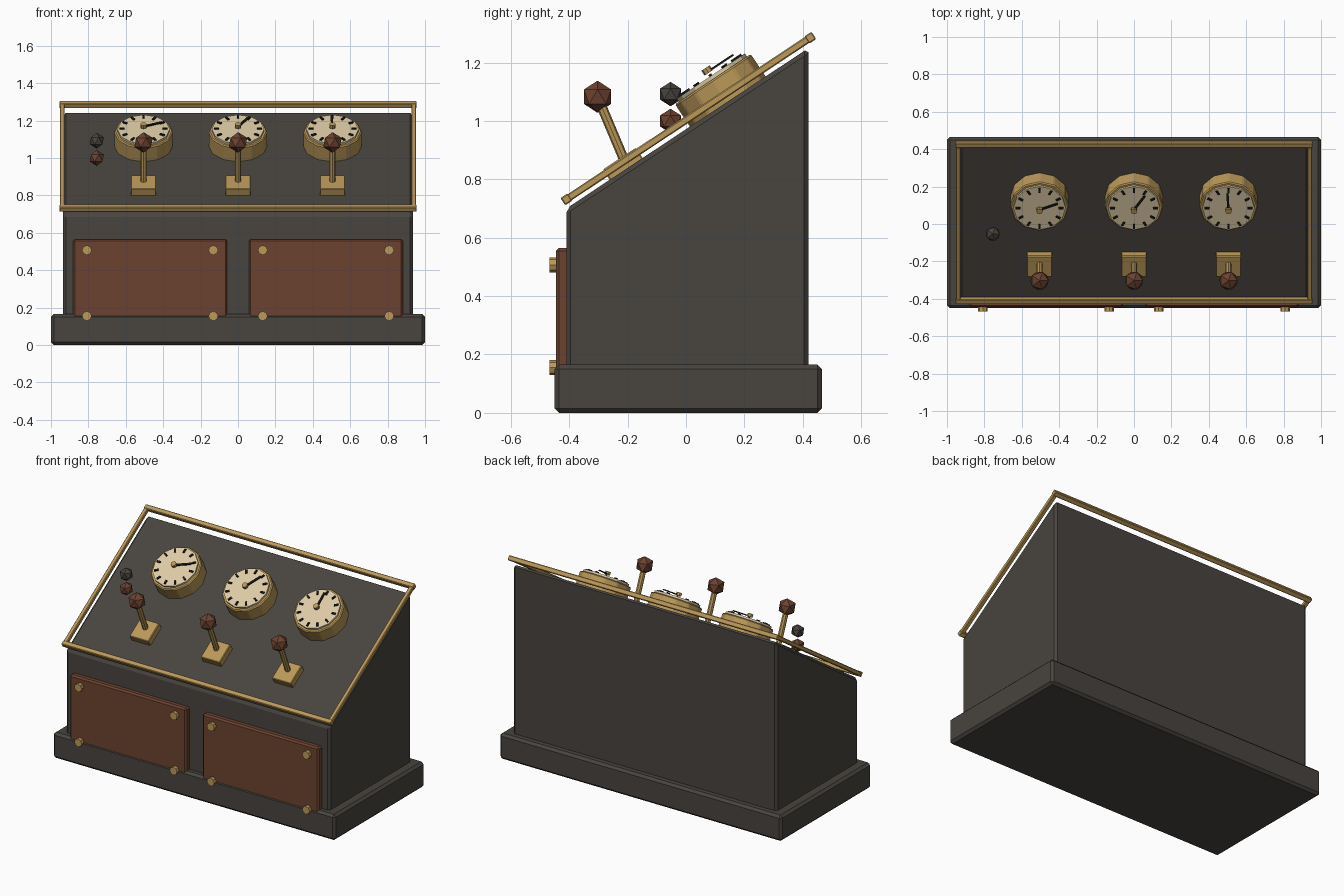
import bpy, bmesh, math
from mathutils import Matrix, Vector

if "Cube" in bpy.data.objects:
    bpy.data.objects.remove(bpy.data.objects["Cube"])

def material(name, rgb):
    m = bpy.data.materials.new(name)
    m.diffuse_color = (*rgb, 1)
    m.use_nodes = True
    m.node_tree.nodes["Principled BSDF"].inputs["Base Color"].default_value = m.diffuse_color
    return m

IRON = material("dark iron", (0.065, 0.058, 0.050))
BROWN = material("red brown", (0.15, 0.055, 0.029))
BRASS = material("brass", (0.50, 0.32, 0.10))
IVORY = material("ivory", (0.72, 0.60, 0.38))
BLACK = material("black", (0.012, 0.011, 0.010))

# Sloped desk frame: local x across, y up the slope, z out of the surface
FRONT, BACK = Vector((0, -0.41, 0.70)), Vector((0, 0.42, 1.25))
TILT = math.atan2(BACK.z - FRONT.z, BACK.y - FRONT.y)

def on_slope(x, y, height=0):
    z = FRONT.z + (y - FRONT.y) * math.tan(TILT)
    return (Matrix.Translation((x, y, z)) @ Matrix.Rotation(TILT, 4, 'X')
            @ Matrix.Translation((0, 0, height)))

def finish(name, bm, mat, matrix=None, bevel=0):
    if bevel:
        bmesh.ops.bevel(bm, geom=bm.edges[:], offset=bevel, segments=1, affect='EDGES')
    if matrix is not None:
        bm.transform(matrix)
    bmesh.ops.recalc_face_normals(bm, faces=bm.faces[:])
    me = bpy.data.meshes.new(name)
    bm.to_mesh(me)
    bm.free()
    me.materials.append(mat)
    ob = bpy.data.objects.new(name, me)
    bpy.context.collection.objects.link(ob)
    return ob

def box(name, size, matrix, mat, bevel=0):
    bm = bmesh.new()
    bmesh.ops.create_cube(bm, size=1, matrix=Matrix.Diagonal((*size, 1)))
    return finish(name, bm, mat, matrix, bevel)

def cylinder(name, radius, depth, sides, matrix, mat, bevel=0):
    bm = bmesh.new()
    bmesh.ops.create_cone(bm, cap_ends=True, segments=sides, radius1=radius,
                          radius2=radius, depth=depth)
    return finish(name, bm, mat, matrix, bevel)

def knob(name, radius, centre, mat):
    bm = bmesh.new()
    bmesh.ops.create_icosphere(bm, subdivisions=1, radius=radius)
    return finish(name, bm, mat, Matrix.Translation(centre))

# Plinth
box("plinth", (2.0, 0.915, 0.165), Matrix.Translation((0, 0.0075, 0.0825)), IRON, 0.015)

# Cabinet: side profile extruded across x
bm = bmesh.new()
profile = [(-0.41, 0.12), (0.42, 0.12), (BACK.y, BACK.z), (FRONT.y, FRONT.z)]
side = bm.faces.new([bm.verts.new((-0.935, y, z)) for y, z in profile])
ext = bmesh.ops.extrude_face_region(bm, geom=[side])
bmesh.ops.translate(bm, vec=(1.87, 0, 0),
                    verts=[v for v in ext["geom"] if isinstance(v, bmesh.types.BMVert)])
bmesh.ops.recalc_face_normals(bm, faces=bm.faces[:])
finish("cabinet", bm, IRON, None, 0.015)

# Brass rails around the sloped desk
length = (BACK - FRONT).length
for name, y in (("front_rail", -0.395), ("back_rail", 0.44)):
    box(name, (1.91, 0.03, 0.03), on_slope(0, y, 0.026), BRASS, 0.004)
for s in (-1, 1):
    box("side_rail", (0.026, length, 0.025), on_slope(0.94 * s, 0.022, 0.026), BRASS, 0.004)

# Front doors with corner bolts
for s in (-1, 1):
    box("door", (0.825, 0.05, 0.47), Matrix.Translation((0.47 * s, -0.42, 0.33)), BROWN, 0.01)
    for dx in (-0.338, 0.338):
        for z in (0.155, 0.507):
            m = Matrix.Translation((0.47 * s + dx, -0.453, z)) @ Matrix.Rotation(math.pi / 2, 4, 'X')
            cylinder("door_bolt", 0.026, 0.028, 8, m, BRASS)

# Gauges, each with its needle angle
for x, needle in ((-0.505, 22), (0, 57), (0.505, 93)):
    cylinder("gauge_case", 0.157, 0.11, 12, on_slope(x, 0.143, 0.037), BRASS, 0.006)
    cylinder("gauge_dial", 0.14, 0.03, 12, on_slope(x, 0.143, 0.09), IVORY)
    for i in range(12):
        m = (on_slope(x, 0.143, 0.108) @ Matrix.Rotation(math.radians(30 * i), 4, 'Z')
             @ Matrix.Translation((0.115, 0, 0)))
        box("gauge_tick", (0.026, 0.011, 0.008), m, BLACK)
    m = (on_slope(x, 0.143, 0.123) @ Matrix.Rotation(math.radians(needle), 4, 'Z')
         @ Matrix.Translation((0.045, 0, 0)))
    box("gauge_needle", (0.12, 0.012, 0.007), m, BLACK)
    cylinder("needle_hub", 0.017, 0.02, 8, on_slope(x, 0.143, 0.128), BRASS)

# Levers
for x in (-0.505, 0, 0.505):
    box("lever_plate", (0.135, 0.135, 0.05), on_slope(x, -0.205, 0.017), BRASS, 0.004)
    foot, top = Vector((x, -0.205, 0.85)), Vector((x, -0.303, 1.083))
    d = top - foot
    m = Matrix.Translation((foot + top) / 2) @ d.to_track_quat('Z', 'Y').to_matrix().to_4x4()
    cylinder("lever_stick", 0.017, d.length, 8, m, BRASS)
    knob("lever_knob", 0.055, top, BROWN)

# Indicator lamps
knob("upper_lamp", 0.042, (-0.755, -0.053, 1.092), IRON)
knob("lower_lamp", 0.042, (-0.755, -0.053, 1.0), BROWN)
